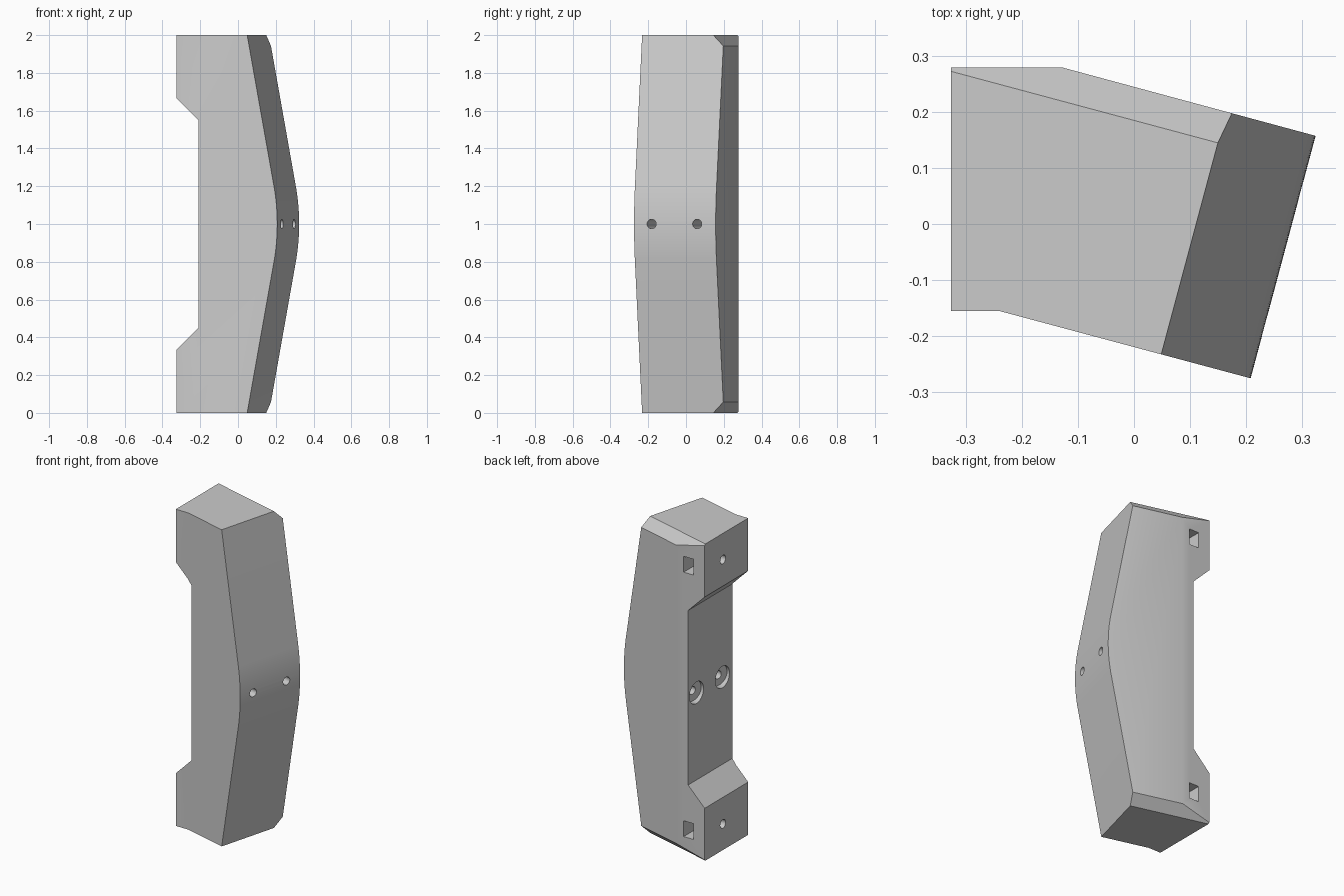
import bpy, bmesh
from math import sin, cos, radians, pi
from mathutils import Vector, Matrix

cube = bpy.data.objects.get("Cube")
if cube:
    bpy.data.objects.remove(cube, do_unlink=True)

SKEW = radians(15)
U = Vector((cos(SKEW), -sin(SKEW), 0))    # outward through the grip
V = Vector((sin(SKEW), cos(SKEW), 0))     # across the grip
Z = Vector((0, 0, 1))

grey = bpy.data.materials.new("plain_grey")
grey.use_nodes = True
grey.diffuse_color = (0.6, 0.6, 0.6, 1)
grey.node_tree.nodes["Principled BSDF"].inputs["Base Color"].default_value = (0.6, 0.6, 0.6, 1)


def make_object(name, bm):
    bmesh.ops.recalc_face_normals(bm, faces=bm.faces)
    mesh = bpy.data.meshes.new(name)
    bm.to_mesh(mesh)
    bm.free()
    mesh.materials.append(grey)
    obj = bpy.data.objects.new(name, mesh)
    bpy.context.collection.objects.link(obj)
    return obj


def prism(points, direction):
    bm = bmesh.new()
    face = bm.faces.new([bm.verts.new(p) for p in points])
    new = bmesh.ops.extrude_face_region(bm, geom=[face])["geom"]
    verts = [g for g in new if isinstance(g, bmesh.types.BMVert)]
    bmesh.ops.translate(bm, verts=verts, vec=direction)
    return bm


def trim(bm, point, normal):
    """Cut the convex solid by a plane and cap it."""
    cut = bmesh.ops.bisect_plane(bm, geom=bm.verts[:] + bm.edges[:] + bm.faces[:], dist=1e-6,
                                 plane_co=point, plane_no=normal, clear_outer=True)
    edges = [g for g in cut["geom_cut"] if isinstance(g, bmesh.types.BMEdge)]
    bmesh.ops.edgeloop_fill(bm, edges=edges)


def rod(name, start, axis, length, radius):
    bm = bmesh.new()
    turn = Z.rotation_difference(axis).to_matrix().to_4x4()
    bmesh.ops.create_cone(bm, cap_ends=True, segments=32, radius1=radius, radius2=radius,
                          depth=length,
                          matrix=Matrix.Translation(start + axis * length / 2) @ turn)
    return make_object(name, bm)


def box(name, centre, size):
    bm = bmesh.new()
    bmesh.ops.create_cube(bm, size=1, matrix=Matrix.Translation(centre) @ Matrix.Diagonal((*size, 1)))
    return make_object(name, bm)


# Handle body: bent footprint, pulled up
footprint = [(-0.326, -0.155), (-0.24, -0.155), (0.208, -0.275),
             (0.324, 0.157), (-0.128, 0.279), (-0.326, 0.279)]
body = prism([(x, y, 0) for x, y in footprint], Z * 2)

# Bowed outer face: tangent planes of a wide arc
RADIUS, SWING, STEPS = 1.108, radians(10.4), 16
centre = U * (0.272 - RADIUS) + Z
for i in range(STEPS + 1):
    a = SWING * (2 * i / STEPS - 1)
    normal = U * cos(a) + Z * sin(a)
    trim(body, centre + normal * RADIUS, normal)

# Chamfers along the back of both ends
for z, side in ((2, 1), (0, -1)):
    trim(body, Vector((0.148, 0.145, z)), (V + Z * side).normalized())
handle = make_object("handle_body", body)

# Recess in the mounting side
cutters = [make_object("recess_cutter", prism(
    [(x, -0.5, z) for x, z in ((-0.426, 0.233), (-0.21, 0.449), (-0.21, 1.551), (-0.426, 1.767))],
    Vector((0, 1, 0))))]

# Through holes with counterbores
for y in (-0.182, 0.059):
    outer = Vector((0.208 + 0.268 * (y + 0.275), y, 1))
    inner = outer - U * ((outer.x + 0.21) / U.x)
    cutters.append(rod("through_hole_cutter", inner - U * 0.1, U, 0.8, 0.025))
    cutters.append(rod("counterbore_cutter", inner - U * 0.1, U, 0.14, 0.068))

# Mounting holes and square nut slots
for z in (0.165, 1.835):
    cutters.append(rod("mount_hole_cutter", Vector((-0.4, 0.097, z)), Vector((1, 0, 0)), 0.28, 0.027))
    cutters.append(box("nut_slot_cutter", Vector((-0.213, 0.2, z)), (0.068, 0.31, 0.1)))

bpy.context.view_layer.objects.active = handle
for cutter in cutters:
    mod = handle.modifiers.new("cut", "BOOLEAN")
    mod.operation = "DIFFERENCE"
    mod.solver = "EXACT"
    mod.object = cutter
    bpy.ops.object.modifier_apply(modifier=mod.name)
    bpy.data.objects.remove(cutter, do_unlink=True)

bpy.ops.object.select_all(action="DESELECT")
handle.select_set(True)
bpy.ops.object.shade_smooth_by_angle(angle=radians(30))
